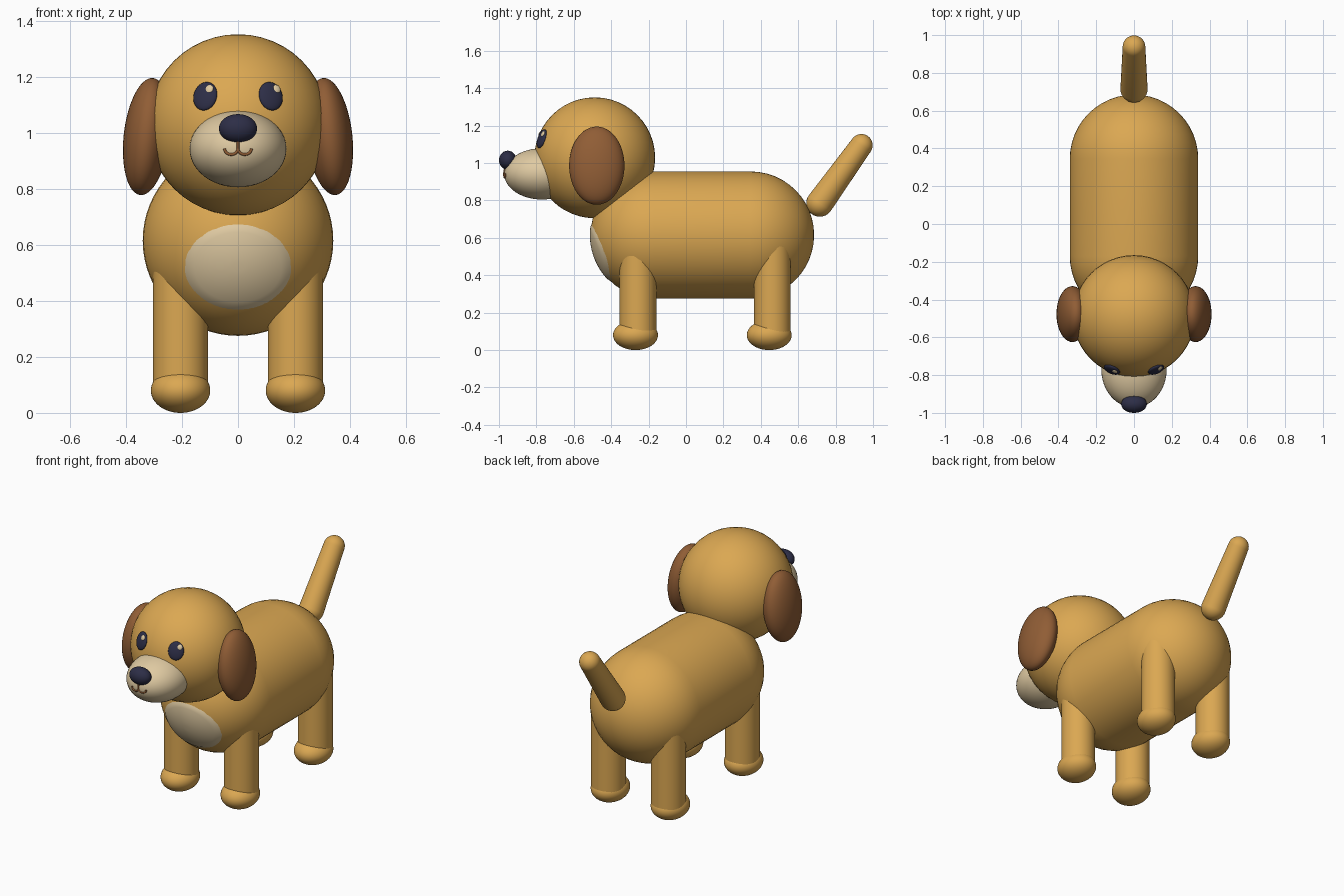
import bpy, bmesh
from math import sin, cos, pi, sqrt
from mathutils import Vector, Matrix

if "Cube" in bpy.data.objects:
    bpy.data.objects.remove(bpy.data.objects["Cube"], do_unlink=True)


def material(name, rgb):
    m = bpy.data.materials.new(name)
    m.use_nodes = True
    m.diffuse_color = (*rgb, 1)
    bsdf = next(n for n in m.node_tree.nodes if n.type == "BSDF_PRINCIPLED")
    bsdf.inputs["Base Color"].default_value = (*rgb, 1)
    bsdf.inputs["Roughness"].default_value = 0.8
    return m


TAN = material("tan_fur", (0.71, 0.39, 0.085))
BROWN = material("brown_fur", (0.28, 0.11, 0.036))
CREAM = material("cream_fur", (0.74, 0.59, 0.36))
NAVY = material("dark_navy", (0.026, 0.027, 0.062))


def finish(bm, name, mat):
    bmesh.ops.recalc_face_normals(bm, faces=bm.faces)
    for f in bm.faces:
        f.smooth = True
    mesh = bpy.data.meshes.new(name)
    bm.to_mesh(mesh)
    bm.free()
    mesh.materials.append(mat)
    ob = bpy.data.objects.new(name, mesh)
    bpy.context.collection.objects.link(ob)
    return ob


def ellipsoid(name, center, radii, mat, rot=Matrix()):
    bm = bmesh.new()
    bmesh.ops.create_uvsphere(bm, u_segments=48, v_segments=24, radius=1)
    bm.transform(Matrix.Translation(center) @ rot @ Matrix.Diagonal((*radii, 1)))
    return finish(bm, name, mat)


def capsule(name, start, end, r0, r1, mat, segs=48, rings=12):
    """Round-ended rod made by spinning a profile about its axis."""
    start, end = Vector(start), Vector(end)
    axis = end - start
    prof = [(r0 * sin(a), -r0 * cos(a)) for a in (i * pi / 2 / rings for i in range(rings + 1))]
    prof += [(r1 * cos(a), axis.length + r1 * sin(a)) for a in (i * pi / 2 / rings for i in range(rings + 1))]
    bm = bmesh.new()
    verts = [bm.verts.new((r, 0, z)) for r, z in prof]
    edges = [bm.edges.new(p) for p in zip(verts, verts[1:])]
    bmesh.ops.spin(bm, geom=verts + edges, cent=(0, 0, 0), axis=(0, 0, 1),
                   angle=2 * pi, steps=segs, use_merge=True)
    bmesh.ops.remove_doubles(bm, verts=bm.verts, dist=1e-5)
    bm.transform(Matrix.Translation(start) @ axis.to_track_quat("Z", "Y").to_matrix().to_4x4())
    return finish(bm, name, mat)


# Body and tail
BODY_R, CHEST = 0.34, Vector((0, -0.17, 0.615))
capsule("body", CHEST, (0, 0.345, 0.615), BODY_R, BODY_R, TAN, segs=64)
capsule("tail", (0, 0.715, 0.785), (0, 0.938, 1.095), 0.072, 0.06, TAN)

# Chest patch: an oval laid just over the rounded chest
bm = bmesh.new()
rings, segs = 10, 64
grid = []
for i in range(1, rings + 1):
    row = []
    for j in range(segs):
        a = 2 * pi * j / segs
        x, z = 0.195 * i / rings * cos(a), 0.52 + 0.156 * i / rings * sin(a)
        lift = BODY_R + (0.004 if i < rings else -0.002)
        y = CHEST.y - sqrt(lift ** 2 - x * x - (z - CHEST.z) ** 2)
        row.append(bm.verts.new((x, y, z)))
    grid.append(row)
bm.faces.new(grid[0])
for a, b in zip(grid, grid[1:]):
    for j in range(segs):
        k = (j + 1) % segs
        bm.faces.new((a[j], a[k], b[k], b[j]))
patch = finish(bm, "chest_patch", CREAM)
if patch.data.polygons[0].normal.y > 0:
    patch.data.flip_normals()

# Legs and paws
for side, sx in (("left", 1), ("right", -1)):
    for end, leg_y, paw_y in (("front", -0.257, -0.27), ("hind", 0.462, 0.445)):
        bm = bmesh.new()
        bmesh.ops.create_cone(bm, cap_ends=True, segments=48, radius1=0.098, radius2=0.098,
                              depth=0.53, matrix=Matrix.Translation((sx * 0.205, leg_y, 0.345)))
        finish(bm, f"{end}_{side}_leg", TAN)
        ellipsoid(f"{end}_{side}_paw", (sx * 0.205, paw_y, 0.08), (0.106, 0.12, 0.08), TAN)

# Head, muzzle and nose
HEAD, HEAD_R = Vector((0, -0.488, 1.028)), 0.323
MUZZLE, MUZZLE_R = Vector((0, -0.77, 0.942)), Vector((0.173, 0.202, 0.137))
ellipsoid("head", HEAD, (HEAD_R,) * 3, TAN)
ellipsoid("muzzle", MUZZLE, MUZZLE_R, CREAM)
ellipsoid("nose", (0, -0.953, 1.015), (0.068, 0.047, 0.051), NAVY)


def on_head(x, z, lift=0.0):
    """Point on the front of the head and the rotation that faces outward there."""
    y = -sqrt(HEAD_R ** 2 - x * x - (z - HEAD.z) ** 2)
    n = Vector((x, y, z - HEAD.z)).normalized()
    return HEAD + n * (HEAD_R + lift), n.to_track_quat("Z", "Y").to_matrix().to_4x4()


# Ears and eyes
for side, sx in (("left", 1), ("right", -1)):
    ellipsoid(f"{side}_ear", (sx * 0.326, -0.477, 0.986), (0.082, 0.148, 0.21), BROWN,
              Matrix.Rotation(-sx * 0.11, 4, "Y"))
    p, rot = on_head(sx * 0.117, 1.13)
    ellipsoid(f"{side}_eye", p, (0.045, 0.053, 0.016), NAVY, rot)
    p, rot = on_head(sx * 0.116 + 0.017, 1.151, 0.011)
    ellipsoid(f"{side}_eye_glint", p, (0.015, 0.016, 0.007), CREAM, rot)


def on_muzzle(x, z):
    t = 1 - (x / MUZZLE_R.x) ** 2 - ((z - MUZZLE.z) / MUZZLE_R.z) ** 2
    return (x, MUZZLE.y - MUZZLE_R.y * sqrt(t) - 0.001, z)


# Mouth: a short line below the nose splitting into two curls
curve = bpy.data.curves.new("mouth", "CURVE")
curve.dimensions = "3D"
curve.bevel_depth = 0.005
curve.bevel_resolution = 3
curve.use_fill_caps = True
curls = [[(s * 0.024 * (1 - cos(a)), 0.943 - 0.021 * sin(a)) for a in (i * pi / 14 for i in range(15))]
         for s in (1, -1)]
for path in curls + [[(0, 0.975), (0, 0.958), (0, 0.94)]]:
    sp = curve.splines.new("POLY")
    sp.points.add(len(path) - 1)
    for pt, (x, z) in zip(sp.points, path):
        pt.co = (*on_muzzle(x, z), 1)
curve.materials.append(BROWN)
mouth = bpy.data.objects.new("mouth", curve)
bpy.context.collection.objects.link(mouth)

# Smooth shading with sharp leg rims
bpy.ops.object.select_all(action="DESELECT")
for ob in bpy.context.collection.objects:
    if ob.type == "MESH" and ob.name.endswith("_leg"):
        ob.select_set(True)
        bpy.context.view_layer.objects.active = ob
bpy.ops.object.shade_smooth_by_angle()
